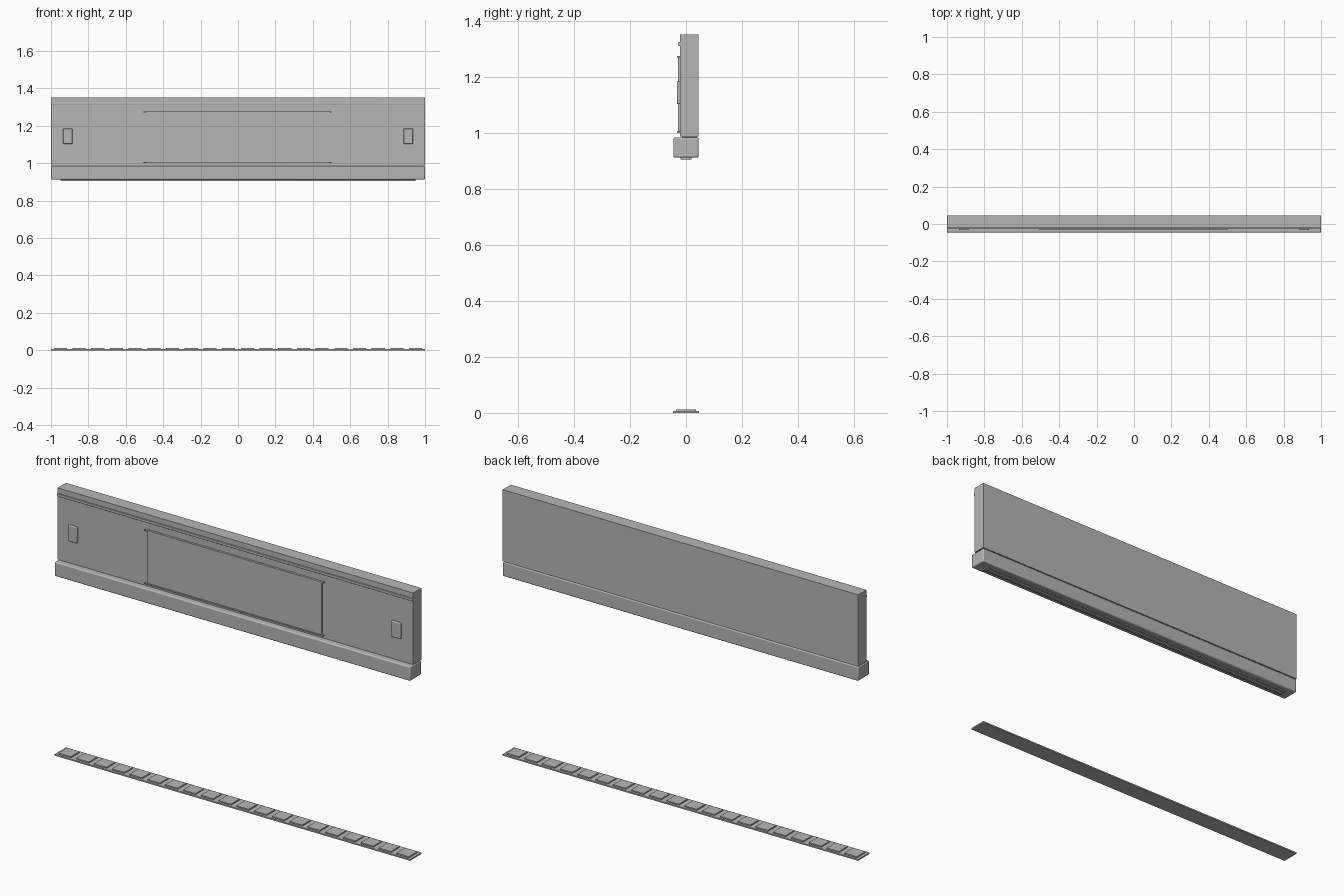
import bpy

if "Cube" in bpy.data.objects:
    bpy.data.objects.remove(bpy.data.objects["Cube"])

grey = bpy.data.materials.new("plain grey")
grey.diffuse_color = (0.47, 0.47, 0.47, 1)
grey.use_nodes = True
grey.node_tree.nodes["Principled BSDF"].inputs["Base Color"].default_value = grey.diffuse_color


def box(name, x, y, z, bevel=0.0):
    """Box from (min, max) ranges, with optional rounded edges."""
    bpy.ops.mesh.primitive_cube_add(size=1)
    ob = bpy.context.object
    ob.name = name
    for v in ob.data.vertices:
        v.co = [r[0] + (c + 0.5) * (r[1] - r[0]) for c, r in zip(v.co, (x, y, z))]
    ob.data.materials.append(grey)
    if bevel:
        m = ob.modifiers.new("rounding", 'BEVEL')
        m.width = bevel
        m.segments = 3
        bpy.ops.object.shade_smooth_by_angle()
    return ob


# Upper panel and the rounded beam beneath it
box("upper_panel", (-1, 1), (-0.021, 0.045), (0.988, 1.352))
box("lower_beam", (-1, 1), (-0.045, 0.045), (0.912, 0.985), 0.006)
box("panel_joint", (-0.99, 0.99), (-0.015, 0.039), (0.984, 0.989))

# Trim strip near the top of the front
box("top_trim", (-1, 1), (-0.027, -0.02), (1.311, 1.325), 0.002)

# Slotted strip under the beam
box("underside_strip", (-0.95, 0.95), (-0.02, 0.02), (0.906, 0.913))
for s in (-1, 1):
    box("underside_rail", (-0.95, 0.95), (s * 0.012 - 0.003, s * 0.012 + 0.003), (0.904, 0.907))

# Central display plate with thin rails above and below
box("display_plate", (-0.49, 0.49), (-0.028, -0.02), (1.003, 1.273))
for z in (1.003, 1.273):
    box("display_rail", (-0.505, 0.5), (-0.032, -0.02), (z - 0.003, z + 0.003))

# Buttons at both ends
for s in (-1, 1):
    box("end_button", (s * 0.91 - 0.025, s * 0.91 + 0.025), (-0.033, -0.02), (1.103, 1.185), 0.004)

# Floor strip with a row of pads
box("floor_strip", (-1, 1), (-0.046, 0.046), (0, 0.007))
for i in range(20):
    cx = -0.95 + i * 0.1
    box("floor_pad", (cx - 0.035, cx + 0.035), (-0.035, 0.035), (0.006, 0.013))
